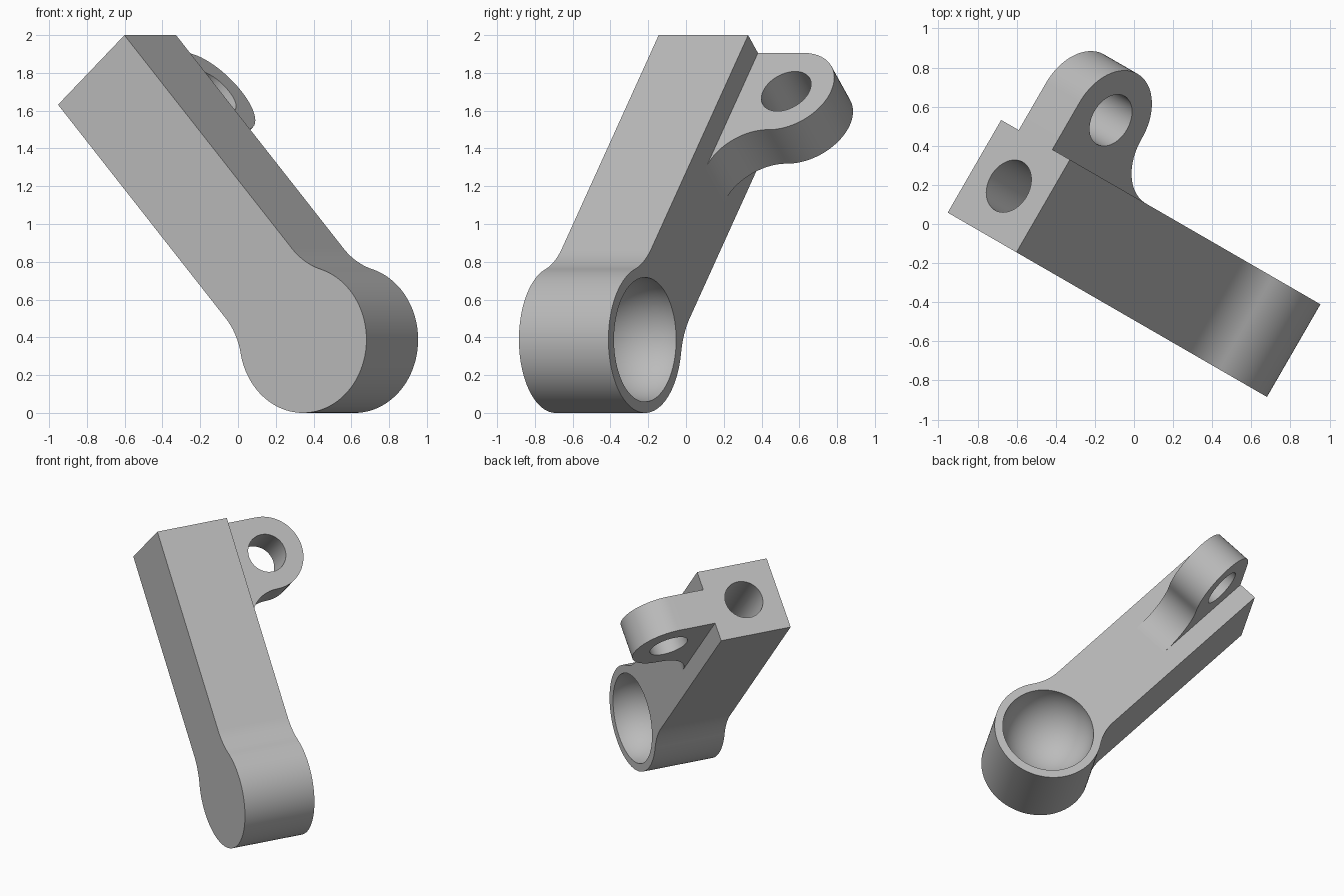
import bpy, bmesh
from math import sin, cos, pi, sqrt, atan2, radians
from mathutils import Matrix, Vector

if "Cube" in bpy.data.objects:
    bpy.data.objects.remove(bpy.data.objects["Cube"], do_unlink=True)

# Key sizes, with the arm upright along z from the boss centre
HALF = 0.274        # half width of the square arm
BOSS = 0.388        # boss radius
LENGTH = 1.927      # boss centre to arm end
FRONT, BACK = -0.426, 0.121
FILLET = 0.38       # arm to boss blend
CUP = 0.33
HOLE = 0.142
LUG_OUT = 0.40      # depth of the lug hole centre
LUG_HALF = 0.134

# Lean of the arm and turn of the whole part
PLACE = (Matrix.Translation((0.557, -0.3215, BOSS))
         @ Matrix.Rotation(radians(-30), 4, 'Z')
         @ Matrix.Rotation(radians(-42.2), 4, 'Y'))

grey = bpy.data.materials.new("plain_grey")
grey.use_nodes = True
colour = (0.5, 0.5, 0.5, 1)
grey.diffuse_color = colour
grey.node_tree.nodes["Principled BSDF"].inputs["Base Color"].default_value = colour


def arc(cx, cy, r, a0, a1, n):
    return [(cx + r * cos(a0 + (a1 - a0) * i / n),
             cy + r * sin(a0 + (a1 - a0) * i / n)) for i in range(n + 1)]


def finish(name, bm):
    bmesh.ops.recalc_face_normals(bm, faces=bm.faces)
    mesh = bpy.data.meshes.new(name)
    bm.to_mesh(mesh)
    bm.free()
    mesh.materials.append(grey)
    obj = bpy.data.objects.new(name, mesh)
    bpy.context.collection.objects.link(obj)
    return obj


def prism(name, points, to_3d, sweep):
    """Extrude a flat outline along the sweep vector."""
    bm = bmesh.new()
    face = bm.faces.new([bm.verts.new(to_3d(a, b)) for a, b in points])
    new = bmesh.ops.extrude_face_region(bm, geom=[face])["geom"]
    bmesh.ops.translate(bm, vec=Vector(sweep),
                        verts=[g for g in new if isinstance(g, bmesh.types.BMVert)])
    return finish(name, bm)


def cut(obj, cutter):
    cutter.hide_render = True
    mod = obj.modifiers.new("cut", 'BOOLEAN')
    mod.operation, mod.solver, mod.object = 'DIFFERENCE', 'EXACT', cutter
    bpy.context.view_layer.objects.active = obj
    bpy.ops.object.modifier_apply(modifier=mod.name)
    bpy.data.objects.remove(cutter, do_unlink=True)


# Arm and round boss: one blended outline
rise = sqrt((BOSS + FILLET) ** 2 - (HALF + FILLET) ** 2)
lean = atan2(rise, HALF + FILLET)
side = [(HALF, LENGTH)]
side += arc(HALF + FILLET, rise, FILLET, pi, pi + lean, 14)
side += arc(0, 0, BOSS, lean, -pi / 2, 40)[1:]
outline = side + [(-x, z) for x, z in reversed(side[:-1])]
arm = prism("arm_with_boss", outline, lambda x, z: (x, FRONT, z), (0, BACK - FRONT, 0))

# Bowl in the back of the boss
bm = bmesh.new()
bmesh.ops.create_uvsphere(bm, u_segments=72, v_segments=40, radius=CUP)
for v in bm.verts:
    if v.co.z > -0.001:
        v.co.z += 0.1
bm.transform(Matrix.Translation((0, BACK, 0)) @ Matrix.Rotation(-pi / 2, 4, 'X'))
cut(arm, finish("bowl_cutter", bm))

# Bore in the arm end
bore = arc(0, (FRONT + BACK) / 2, HOLE, 0, 2 * pi, 48)[:-1]
cut(arm, prism("bore_cutter", bore, lambda x, y: (x, y, LENGTH + 0.1), (0, 0, -1.1)))

# Lug on the back, flush with the arm end and blended below
R = HALF
mid = LENGTH - R
f = R
drop = sqrt((R + f) ** 2 - (LUG_OUT - BACK - f) ** 2)
meet = atan2(-drop, BACK + f - LUG_OUT)
profile = [(BACK, LENGTH)]
profile += arc(LUG_OUT, mid, R, pi / 2, meet, 44)
profile += arc(BACK + f, mid - drop, f, meet + pi, pi, 20)[1:]
lug = prism("lug", profile, lambda y, z: (-LUG_HALF, y, z), (2 * LUG_HALF, 0, 0))
eye = arc(LUG_OUT, mid, HOLE, 0, 2 * pi, 48)[:-1]
cut(lug, prism("eye_cutter", eye, lambda y, z: (-0.3, y, z), (0.6, 0, 0)))

# Lean and turn both parts, then shade
for obj in (arm, lug):
    obj.data.transform(PLACE)
    bpy.ops.object.select_all(action='DESELECT')
    obj.select_set(True)
    bpy.context.view_layer.objects.active = obj
    bpy.ops.object.shade_smooth_by_angle(angle=radians(30))
